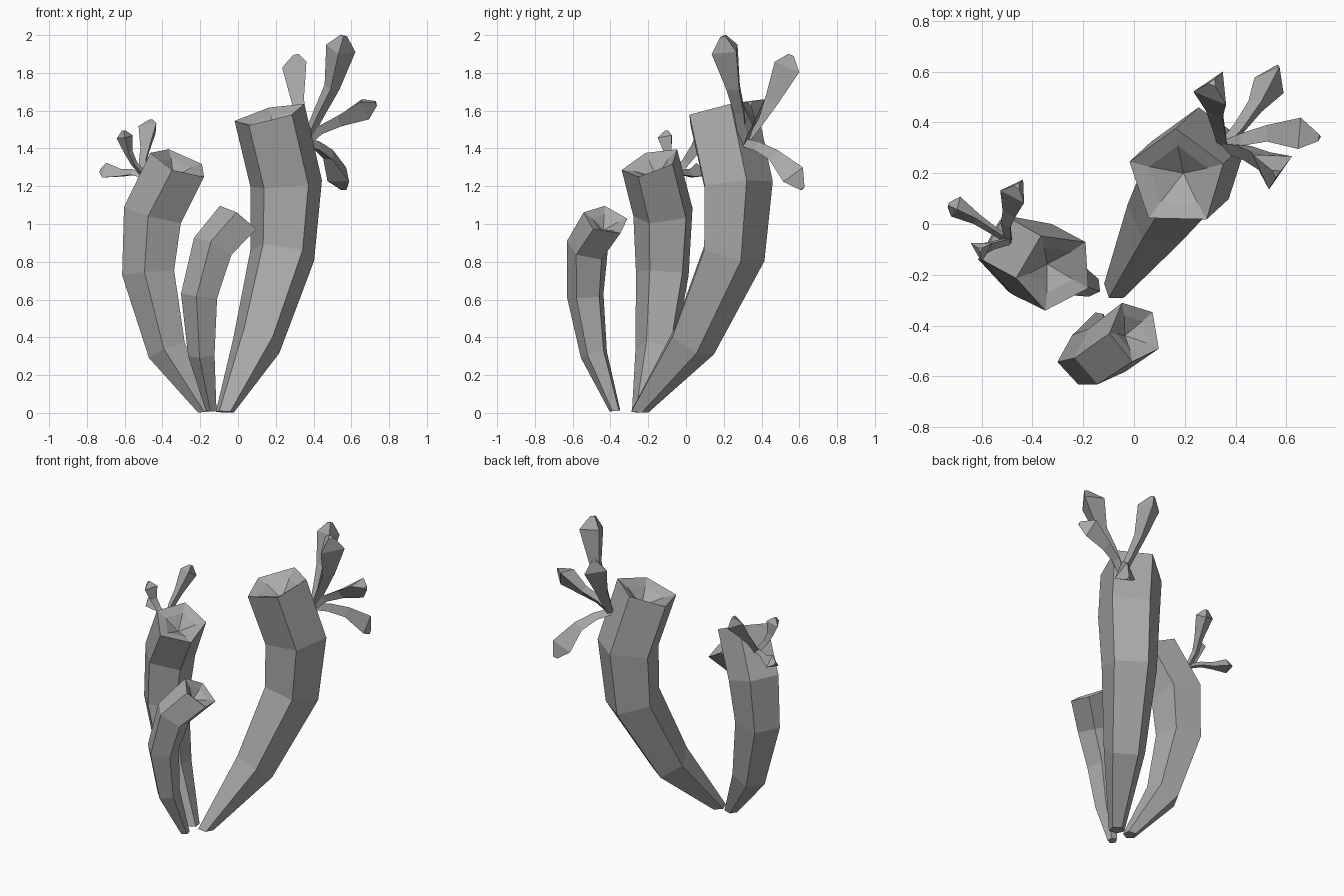
import bpy
import bmesh
from math import cos, sin, radians, tau
from mathutils import Vector

if "Cube" in bpy.data.objects:
    bpy.data.objects.remove(bpy.data.objects["Cube"])

UP = Vector((0, 0, 1))

# Mid grey for every part
grey = bpy.data.materials.new("grey")
grey.diffuse_color = (.4, .4, .4, 1)
grey.use_nodes = True
grey.node_tree.nodes["Principled BSDF"].inputs["Base Color"].default_value = grey.diffuse_color


def loft(name, path, sides, phase, top_normal=None, base_normal=None, cup=None):
    """Flat-faced tube along path of (x, y, z, radius); cup = (hole radius, lip drop, depth)."""
    pts = [Vector(p[:3]) for p in path]
    bm = bmesh.new()

    def ring(centre, normal, radius):
        q = UP.rotation_difference(normal.normalized())
        out = []
        for i in range(sides):
            a = radians(phase) + tau * i / sides
            out.append(bm.verts.new(centre + q @ Vector((cos(a), sin(a), 0)) * radius))
        return out

    def bridge(a, b):
        for i in range(sides):
            j = (i + 1) % sides
            bm.faces.new((a[i], a[j], b[j], b[i]))

    rings = []
    for i, p in enumerate(path):
        before = (pts[i] - pts[i - 1]).normalized() if i else Vector()
        after = (pts[i + 1] - pts[i]).normalized() if i < len(pts) - 1 else Vector()
        n = before + after
        if i == 0 and base_normal:
            n = Vector(base_normal)
        if i == len(pts) - 1 and top_normal:
            n = Vector(top_normal)
        n.normalize()
        rings.append(ring(pts[i], n, p[3]))
    for a, b in zip(rings, rings[1:]):
        bridge(a, b)
    bm.faces.new(rings[0][::-1])
    if cup:
        inner = ring(pts[-1] - n * cup[1], n, cup[0])
        bridge(rings[-1], inner)
        tip = bm.verts.new(pts[-1] - n * cup[2])
        for i in range(sides):
            bm.faces.new((inner[i], inner[(i + 1) % sides], tip))
    else:
        bm.faces.new(rings[-1])
    bmesh.ops.recalc_face_normals(bm, faces=bm.faces)
    mesh = bpy.data.meshes.new(name)
    bm.to_mesh(mesh)
    bm.free()
    mesh.materials.append(grey)
    ob = bpy.data.objects.new(name, mesh)
    bpy.context.collection.objects.link(ob)
    return ob


# Three five-sided tubes with cupped mouths
loft("large_tube", [(-.07, -.25, .005, .05), (.10, .03, .375, .135), (.235, .24, .845, .18),
                    (.255, .26, 1.21, .2), (.168, .18, 1.58, .2)], 5, 90,
     (-.25, -.19, 1), (0.05, 0.08, 1), (.125, .03, .11))
loft("medium_tube", [(-.17, -.245, .005, .042), (-.37, -.16, .33, .11), (-.467, -.12, .74, .148),
                     (-.443, -.115, 1.05, .167), (-.31, -.185, 1.325, .165)], 5, 43,
     (.4, -.35, 1), (-.08, 0, 1), (.1, .025, .09))
loft("small_tube", [(-.14, -.375, .01, .03), (-.19, -.485, .31, .075), (-.2, -.53, .62, .103),
                    (-.13, -.52, .87, .118), (.004, -.424, 1.022, .125)], 5, 43,
     (.72, .27, 1), (0, -.08, 1), (.075, .02, .07))


# Three-sided sprigs growing from the upper sides of the tubes
def sprigs(name, root, root_radius, leaves):
    for i, (phase, size, *path) in enumerate(leaves):
        radii = [.4 * size, .52 * size, size, .22 * size]
        pts = [(*root, root_radius)] + [(*p, r) for p, r in zip(path, radii)]
        loft(f"{name}_{i + 1}", pts, 3, phase)


sprigs("large_sprig", (.355, .305, 1.43), .025, [
    (26, .092, (.43, .29, 1.59), (.495, .26, 1.72), (.54, .225, 1.92), (.56, .2, 1.995)),
    (66, .082, (.34, .38, 1.54), (.325, .45, 1.65), (.315, .53, 1.83), (.31, .555, 1.895)),
    (0, .072, (.43, .33, 1.5), (.53, .355, 1.55), (.665, .36, 1.62), (.73, .34, 1.64)),
    (6, .075, (.42, .38, 1.41), (.485, .47, 1.36), (.545, .57, 1.25), (.562, .615, 1.185)),
])
sprigs("medium_sprig", (-.49, -.065, 1.25), .018, [
    (30, .05, (-.55, -.08, 1.32), (-.58, -.09, 1.38), (-.6, -.1, 1.46), (-.605, -.1, 1.495)),
    (60, .062, (-.5, 0, 1.33), (-.485, .05, 1.4), (-.465, .13, 1.51), (-.46, .15, 1.55)),
    (90, .05, (-.56, -.02, 1.27), (-.62, .02, 1.265), (-.7, .065, 1.275), (-.73, .075, 1.28)),
])
